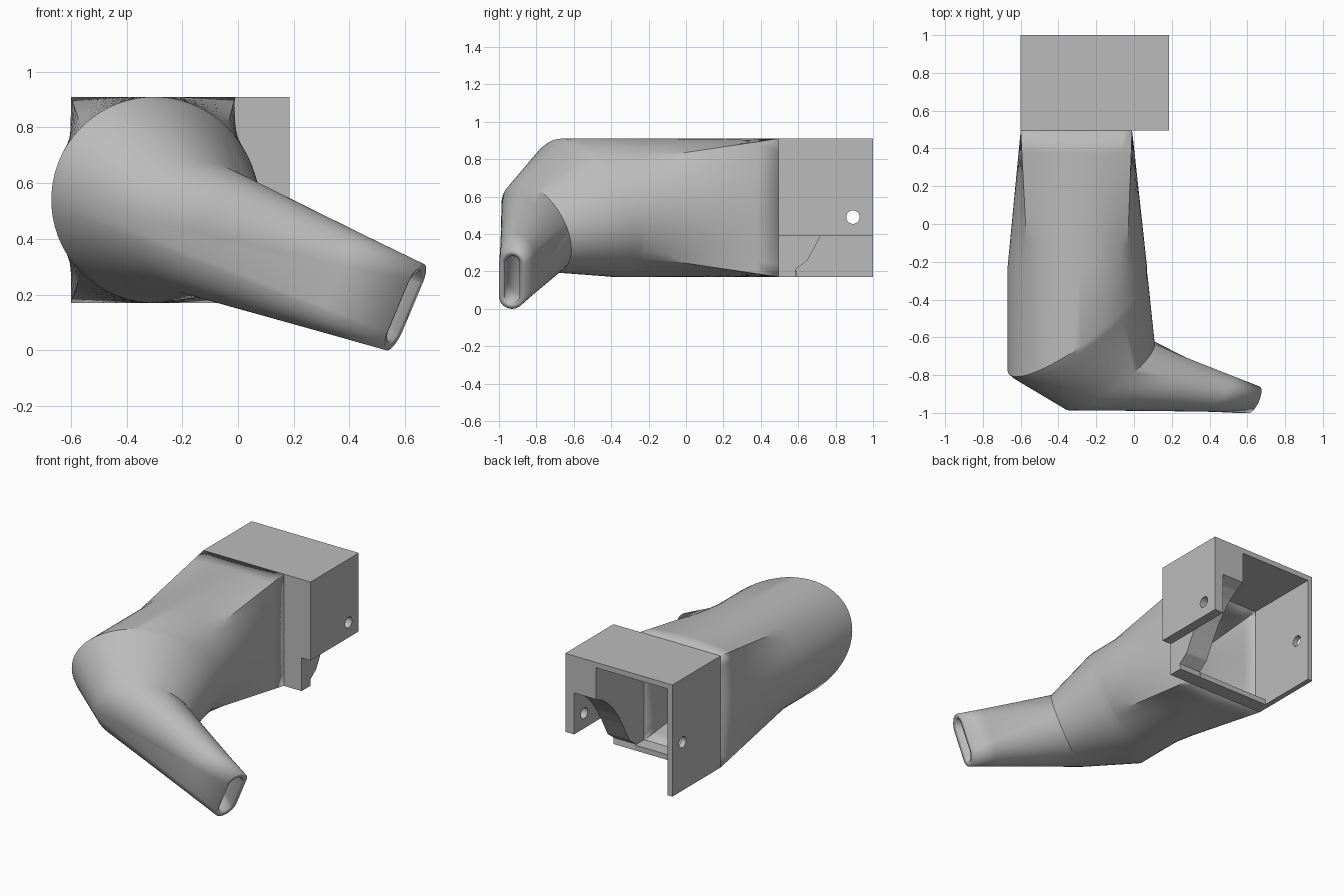
import bpy, bmesh, math
from mathutils import Vector

if "Cube" in bpy.data.objects:
    bpy.data.objects.remove(bpy.data.objects["Cube"])

grey = bpy.data.materials.new("plain_grey")
grey.diffuse_color = (0.5, 0.5, 0.5, 1)
grey.use_nodes = True
grey.node_tree.nodes["Principled BSDF"].inputs["Base Color"].default_value = grey.diffuse_color


def finish(name, bm):
    bmesh.ops.recalc_face_normals(bm, faces=bm.faces)
    mesh = bpy.data.meshes.new(name)
    bm.to_mesh(mesh)
    bm.free()
    ob = bpy.data.objects.new(name, mesh)
    bpy.context.collection.objects.link(ob)
    mesh.materials.append(grey)
    return ob


def prism(name, outline, axis, start, end):
    """Extrude a flat outline along x (outline is y,z) or y (outline is x,z)."""
    bm = bmesh.new()
    place = (lambda a, b: (start, a, b)) if axis == 0 else (lambda a, b: (a, start, b))
    face = bm.faces.new([bm.verts.new(place(a, b)) for a, b in outline])
    moved = bmesh.ops.extrude_face_region(bm, geom=[face])["geom"]
    shift = Vector((0, 0, 0))
    shift[axis] = end - start
    bmesh.ops.translate(bm, vec=shift, verts=[v for v in moved if isinstance(v, bmesh.types.BMVert)])
    return finish(name, bm)


# Casing: top, tall left wall and short right wall
casing = prism("casing", [(-.60, .17), (-.60, .91), (.185, .91), (.185, .39), (.12, .39),
                          (.12, .875), (-.565, .875), (-.565, .17)], 1, .495, 1.0)

# Screw holes through both side walls
hole = prism("screw_hole_cutter", [(.893 + .036 * math.cos(math.tau * i / 24),
                                    .49 + .036 * math.sin(math.tau * i / 24)) for i in range(24)],
             0, -.8, .4)
hole.hide_render = True
hole.hide_viewport = True
cut = casing.modifiers.new("screw_holes", 'BOOLEAN')
cut.object = hole
cut.solver = 'EXACT'

# Inner block with the curved relief underneath, and the floor lip
prism("curved_block", [(.495, .17), (.59, .17), (.585, .21), (.65, .26), (.685, .325), (.72, .39),
                       (.765, .465), (.82, .535), (.875, .59), (.935, .635), (1, .665),
                       (1, .875), (.495, .875)], 0, -.04, .12)
prism("floor_lip", [(.495, .17), (.59, .17), (.59, .205), (.495, .205)], 0, -.565, -.04)

# Duct: rectangle to circle, slanted elbow, then slot nozzle
N = 60
ANGLES = [(i + .5) * math.tau / N for i in range(N)]


def transition(t):
    ring = []
    for a in ANGLES:
        c, s = math.cos(a), math.sin(a)
        m = max(abs(c), abs(s))
        rect = Vector((-.305 + .295 * c / m, .495, .54 + .37 * s / m))
        circle = Vector((-.30 + .37 * c, -.23, .54 + .37 * s))
        ring.append(rect.lerp(circle, t))
    return ring


def slanted(x, y, z, r):
    return [Vector((x + r * math.cos(a), y + r * (.68 * math.cos(a) - .38 * math.sin(a)),
                    z + r * math.sin(a))) for a in ANGLES]


def slot():
    ring = []
    for a in ANGLES:
        y = .07 * math.cos(a)
        z = .07 * math.sin(a) + math.copysign(.085, math.sin(a))
        ring.append(Vector((.60 + .38 * y + .42 * z, -.93 + y, .155 + z)))
    return ring


elbow = slanted(-.13, -.80, .435, .24)
tip = slot()
rings = [transition(t / 6) for t in range(7)]
rings += [slanted(-.30, -.52, .54, .37), slanted(-.285, -.548, .533, .36), elbow]
rings += [[p.lerp(q, t / 4) for p, q in zip(elbow, tip)] for t in range(1, 5)]

bm = bmesh.new()
loops = [[bm.verts.new(p) for p in ring] for ring in rings]
for a, b in zip(loops, loops[1:]):
    for i in range(N):
        j = (i + 1) % N
        bm.faces.new((a[i], a[j], b[j], b[i]))
duct = finish("duct", bm)

# Orient outward so the wall grows inward
duct.data.update()
f = duct.data.polygons[0]
if f.normal.dot(f.center - Vector((-.30, f.center.y, .54))) < 0:
    duct.data.flip_normals()
wall = duct.modifiers.new("wall", 'SOLIDIFY')
wall.thickness = .032
wall.offset = -1

bpy.context.view_layer.objects.active = duct
duct.select_set(True)
bpy.ops.object.shade_smooth_by_angle(angle=math.radians(30))
